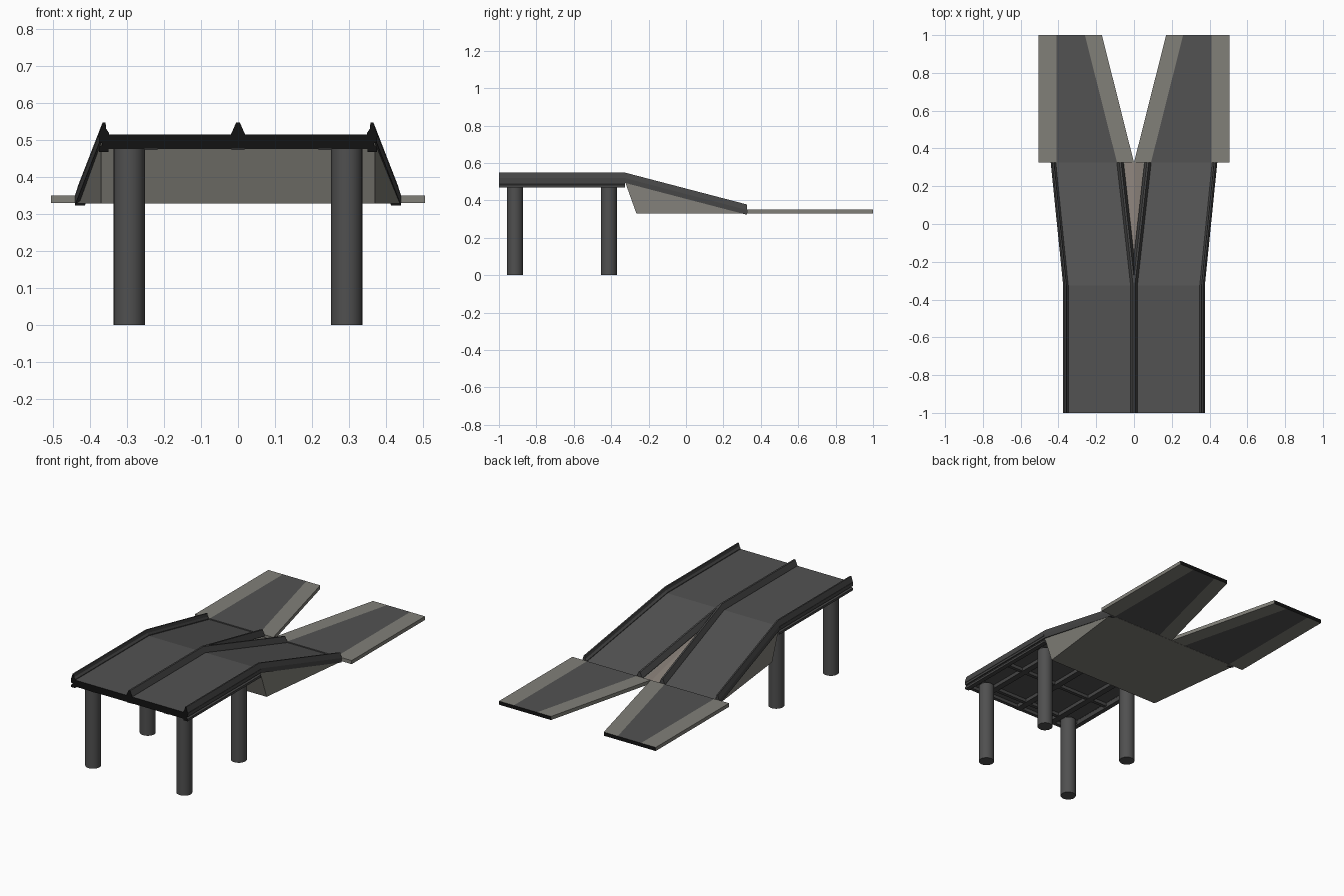
import bpy, bmesh, math

if "Cube" in bpy.data.objects:
    bpy.data.objects.remove(bpy.data.objects["Cube"])


def material(name, r, g, b):
    m = bpy.data.materials.new(name)
    m.diffuse_color = (r, g, b, 1)
    m.use_nodes = True
    m.node_tree.nodes["Principled BSDF"].inputs["Base Color"].default_value = m.diffuse_color
    return m


ASPHALT = material("asphalt grey", 0.085, 0.085, 0.085)
BARRIER = material("barrier grey", 0.06, 0.06, 0.06)
STEEL = material("pillar grey", 0.08, 0.08, 0.08)
BANK = material("embankment stone", 0.22, 0.215, 0.19)
MEDIAN = material("median stone", 0.235, 0.205, 0.18)
DARK = material("cut end black", 0.006, 0.006, 0.006)


def loft(name, sections, mat):
    """Skin matching cross-sections and cap both ends; faces on the model's ends go dark."""
    bm = bmesh.new()
    rings = [[bm.verts.new(p) for p in s] for s in sections]
    n = len(rings[0])
    for a, b in zip(rings, rings[1:]):
        for i in range(n):
            j = (i + 1) % n
            bm.faces.new((a[i], a[j], b[j], b[i]))
    bm.faces.new(rings[0])
    bm.faces.new(rings[-1])
    bmesh.ops.recalc_face_normals(bm, faces=bm.faces)
    for f in bm.faces:
        if all(abs(v.co.y) > 0.999 for v in f.verts):
            f.material_index = 1
    me = bpy.data.meshes.new(name)
    bm.to_mesh(me)
    bm.free()
    me.materials.append(mat)
    me.materials.append(DARK)
    ob = bpy.data.objects.new(name, me)
    bpy.context.collection.objects.link(ob)
    return ob


def run(name, profile, path, mat, side=1):
    """Sweep an x-z profile through (x, y, z) stations, mirrored by side."""
    return loft(name, [[(side * (x + px), y, z + pz) for px, pz in profile]
                       for x, y, z in path], mat)


def rect(x0, x1, y, z0, z1, s=1):
    return [(s * x0, y, z0), (s * x1, y, z0), (s * x1, y, z1), (s * x0, y, z1)]


def block(name, x0, x1, y0, y1, z0, z1, mat):
    return loft(name, [rect(x0, x1, y0, z0, z1), rect(x0, x1, y1, z0, z1)], mat)


Y0, Y1 = -0.325, 0.325          # ramp start and end
TOP, LOW = 0.515, 0.345         # road height before and after the ramp
BEAMS_Y = (-0.988, -0.915, -0.664, -0.413, -0.337)

# level deck with its underside grid of beams
block("deck_slab", -0.362, 0.362, -1, Y0, 0.495, TOP, ASPHALT)
block("deck_front_edge", -0.362, 0.362, -1, -0.985, 0.477, 0.496, BARRIER)
for y in BEAMS_Y:
    block("cross_beam", -0.36, 0.36, y - 0.01, y + 0.01, 0.476, 0.497, BARRIER)
for x in (-0.235, 0, 0.235):
    block("long_beam", x - 0.018, x + 0.018, -0.998, Y0, 0.474, 0.497, BARRIER)

# ridged barrier wedges, with a stepped girder under the outer ones
EDGE_WALL = [(-0.014, -0.022), (-0.014, 0.004), (-0.006, 0.015), (-0.004, 0.033),
             (0.004, 0.033), (0.013, 0.004), (0.013, -0.022)]
MID_WALL = [(-0.018, -0.002), (-0.018, 0.003), (-0.005, 0.033),
            (0.005, 0.033), (0.018, 0.003), (0.018, -0.002)]
GIRDER = [(-0.014, 0), (0.015, 0), (0.015, -0.008), (0.005, -0.014), (0.005, -0.028),
          (0.014, -0.034), (0.014, -0.047), (-0.012, -0.047)]
run("center_barrier", MID_WALL, [(0, -1, TOP), (0, Y0, TOP)], BARRIER)

for s in (-1, 1):
    run("outer_barrier", EDGE_WALL,
        [(0.362, -1, TOP), (0.362, Y0, TOP), (0.428, Y1, LOW)], BARRIER, s)
    run("side_girder", GIRDER, [(0.362, -1, TOP), (0.362, Y0, TOP)], BARRIER, s)
    # diverging ramp lanes
    loft("ramp_road", [rect(0, 0.362, Y0, TOP - 0.02, TOP, s),
                       rect(0.07, 0.428, Y1, LOW - 0.015, LOW, s)], ASPHALT)
    run("inner_barrier", MID_WALL, [(0, Y0, TOP), (0.073, Y1, LOW)], BARRIER, s)

    # forked level roads with stone verges
    for name, a, b, mat in (("inner_verge", (0, 0.09), (0.17, 0.26), BANK),
                            ("exit_road", (0.09, 0.41), (0.26, 0.41), ASPHALT),
                            ("outer_verge", (0.41, 0.505), (0.41, 0.505), BANK)):
        loft(name, [rect(*a, Y1, 0.33, 0.351, s), rect(*b, 1, 0.33, 0.351, s)], mat)

    # pillars
    for y in (-0.914, -0.412):
        bpy.ops.mesh.primitive_cylinder_add(vertices=24, radius=0.042, depth=0.478,
                                            location=(s * 0.294, y, 0.239))
        ob = bpy.context.object
        ob.name = "pillar"
        ob.data.materials.append(STEEL)
        bpy.ops.object.shade_smooth_by_angle(angle=math.radians(35))

# embankment under the ramp: slanted front, flaring sides
loft("embankment", [
    [(-0.37, Y0, 0.497), (0.37, Y0, 0.497), (0.432, Y1, 0.336), (-0.432, Y1, 0.336)],
    [(-0.37, -0.265, 0.329), (0.37, -0.265, 0.329), (0.44, Y1, 0.329), (-0.44, Y1, 0.329)],
], BANK)

# stone wedge between the two lanes
loft("median", [[(-0.004, -0.25, 0.482), (0.004, -0.25, 0.482), (0, -0.25, 0.488)],
                [(-0.075, Y1, 0.331), (0.075, Y1, 0.331), (0, Y1, 0.345)]], MEDIAN)
